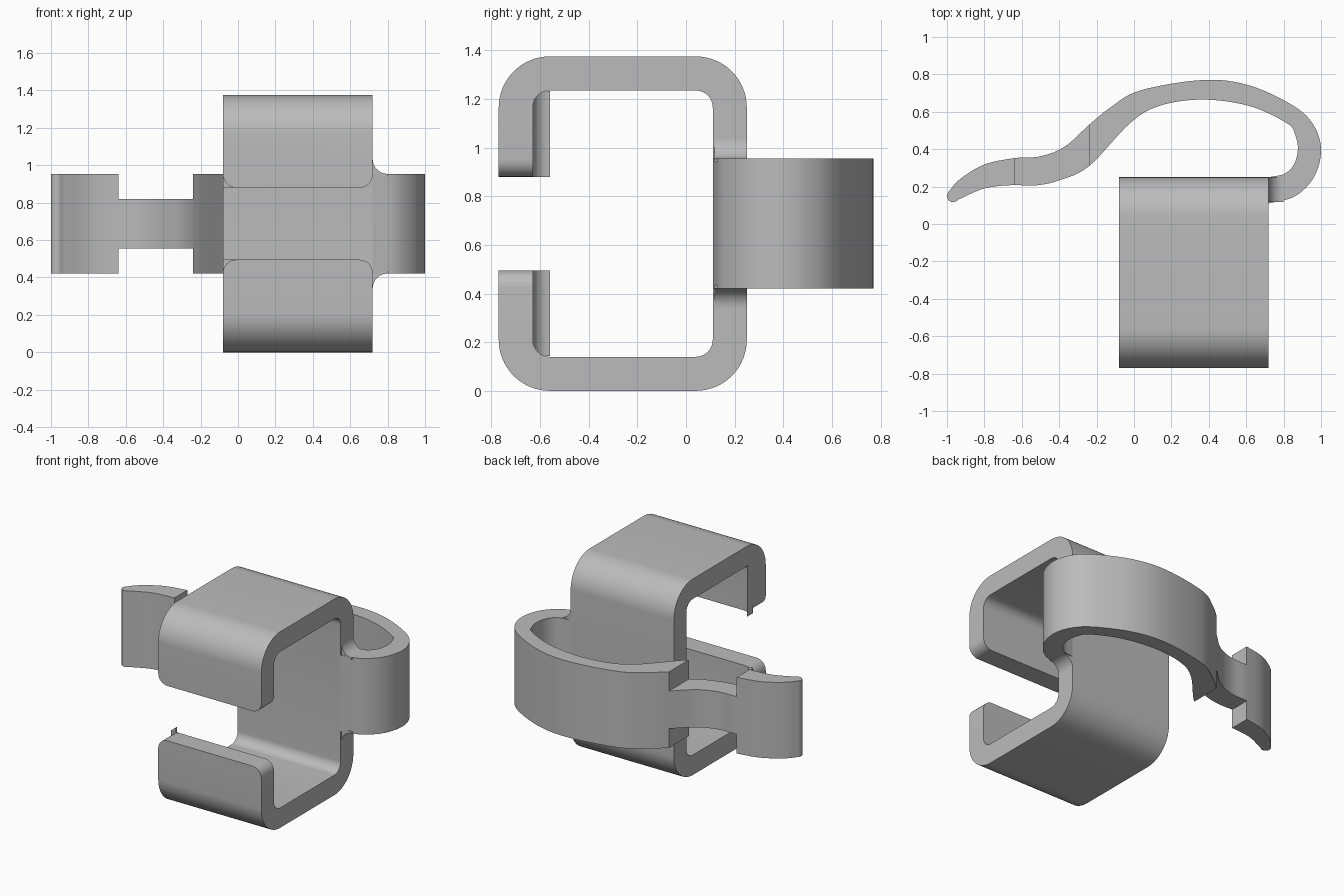
import bpy, bmesh
from math import sin, cos, pi, radians
from mathutils import Vector

if "Cube" in bpy.data.objects:
    bpy.data.objects.remove(bpy.data.objects["Cube"])

grey = bpy.data.materials.new("plain grey")
grey.use_nodes = True
colour = (0.5, 0.5, 0.5, 1)
grey.diffuse_color = colour
grey.node_tree.nodes["Principled BSDF"].inputs["Base Color"].default_value = colour

X0, X1 = -0.08, 0.72            # bracket width
MID = 0.6875                    # mirror height
BAND, NECK = 0.267, 0.132       # half heights of the strap


def arc(cx, cy, r, a0, a1, n=10):
    return [(cx + r * cos(radians(a0 + (a1 - a0) * i / n)),
             cy + r * sin(radians(a0 + (a1 - a0) * i / n))) for i in range(n + 1)]


def finish(bm, name):
    bmesh.ops.recalc_face_normals(bm, faces=bm.faces)
    mesh = bpy.data.meshes.new(name)
    bm.to_mesh(mesh)
    bm.free()
    mesh.materials.append(grey)
    ob = bpy.data.objects.new(name, mesh)
    bpy.context.collection.objects.link(ob)
    bpy.ops.object.select_all(action='DESELECT')
    bpy.context.view_layer.objects.active = ob
    ob.select_set(True)
    bpy.ops.object.shade_smooth_by_angle(angle=radians(30))
    return ob


def extrude(points, place, lo, hi):
    """Prism from a 2D outline; place(a, b, depth) gives the 3D position."""
    bm = bmesh.new()
    ends = [[bm.verts.new(place(a, b, d)) for a, b in points] for d in (lo, hi)]
    for ring in ends:
        bm.faces.new(ring)
    n = len(points)
    for i in range(n):
        j = (i + 1) % n
        bm.faces.new((ends[0][i], ends[0][j], ends[1][j], ends[1][i]))
    return bm


def spline(pts, steps=8):
    """Smooth curve through the points, with each point kept."""
    p = [Vector(q) for q in pts]
    p = [2 * p[0] - p[1]] + p + [2 * p[-1] - p[-2]]
    out = []
    for a, b, c, d in zip(p, p[1:], p[2:], p[3:]):
        for k in range(steps):
            t = k / steps
            out.append(0.5 * (2 * b + (c - a) * t + (2 * a - 5 * b + 4 * c - d) * t ** 2
                              + (3 * b - a - 3 * c + d) * t ** 3))
    return out + [p[-2]]


# C-shaped bracket
upper = ([(-0.63, 0.88)] + arc(-0.56, 1.165, 0.07, 180, 90)
         + arc(0.04, 1.165, 0.07, 90, 0))
upper_out = arc(0.04, 1.165, 0.21, 0, 90, 16) + arc(-0.56, 1.165, 0.21, 90, 180, 16) + [(-0.77, 0.88)]


def flip(pts):
    return [(y, 2 * MID - z) for y, z in reversed(pts)]


outline = upper + flip(upper) + flip(upper_out) + upper_out
bm = extrude(outline, lambda a, b, d: (d, a, b), X0, X1)
corners = []
for e in bm.edges:
    u, v = (w.co for w in e.verts)
    if (abs(u.x - v.x) < 1e-4 and abs(u.z - v.z) < 1e-4 and u.y < -0.6 and v.y < -0.6
            and abs(abs(u.z - MID) - 0.1925) < 1e-3):
        corners.append(e)
bmesh.ops.bevel(bm, geom=corners, offset=0.07, segments=8, profile=0.5, affect='EDGES')
finish(bm, "bracket")

# Inner corner ribs and the flared joints of the strap, above and below
rib = [(X0, -0.63)] + arc(-0.01, -0.56, 0.07, 270, 180)
flare = [(0.70, 0.94), (0.70, 1.034)] + arc(0.80, 1.034, 0.08, 180, 270) + [(0.80, 0.94)]
for side, word in ((1, "upper"), (-1, "lower")):
    bm = extrude(rib, lambda a, b, d: (a, b, MID + side * d), 0.1925, 0.545)
    finish(bm, word + "_rib")
    bm = extrude(flare, lambda a, b, d: (a, d, MID + side * (b - MID)), 0.118, 0.25)
    finish(bm, word + "_flare")

# Strap: paired outer and inner rails, cut into loop, neck and tip
outer = [(0.72, 0.11), (0.86, 0.148), (0.962, 0.25), (1.0, 0.39), (0.965, 0.52),
         (0.86, 0.627), (0.62, 0.74), (0.37, 0.77), (0.03, 0.713), (-0.13, 0.62),
         (-0.24, 0.53), (-0.37, 0.414), (-0.50, 0.362), (-0.64, 0.352),
         (-0.80, 0.318), (-0.93, 0.24), (-0.993, 0.17)]
inner = [(0.72, 0.25), (0.805, 0.269), (0.856, 0.32), (0.876, 0.40), (0.862, 0.475),
         (0.82, 0.537), (0.62, 0.63), (0.37, 0.665), (0.14, 0.633), (-0.02, 0.54),
         (-0.24, 0.31), (-0.395, 0.235), (-0.52, 0.207), (-0.64, 0.208),
         (-0.73, 0.202), (-0.82, 0.184), (-0.942, 0.129)]
rail_a, rail_b = spline(outer), spline(inner)
tip_mid = (rail_a[-1] + rail_b[-1]) / 2
for name, i, j, half in (("strap_loop", 0, 10, BAND), ("strap_neck", 10, 13, NECK),
                         ("strap_tip", 13, 16, BAND)):
    a, b = rail_a[i * 8:j * 8 + 1], rail_b[i * 8:j * 8 + 1]
    pts = [tuple(p) for p in a]
    if name == "strap_tip":     # rounded end
        r = (rail_a[-1] - rail_b[-1]) / 2
        side = Vector((-r.y, r.x))
        pts += [tuple(tip_mid + r * cos(pi * k / 8) + side * sin(pi * k / 8)) for k in range(1, 8)]
    pts += [tuple(p) for p in reversed(b)]
    bm = extrude(pts, lambda u, v, d: (u, v, MID + d), -half, half)
    finish(bm, name)
